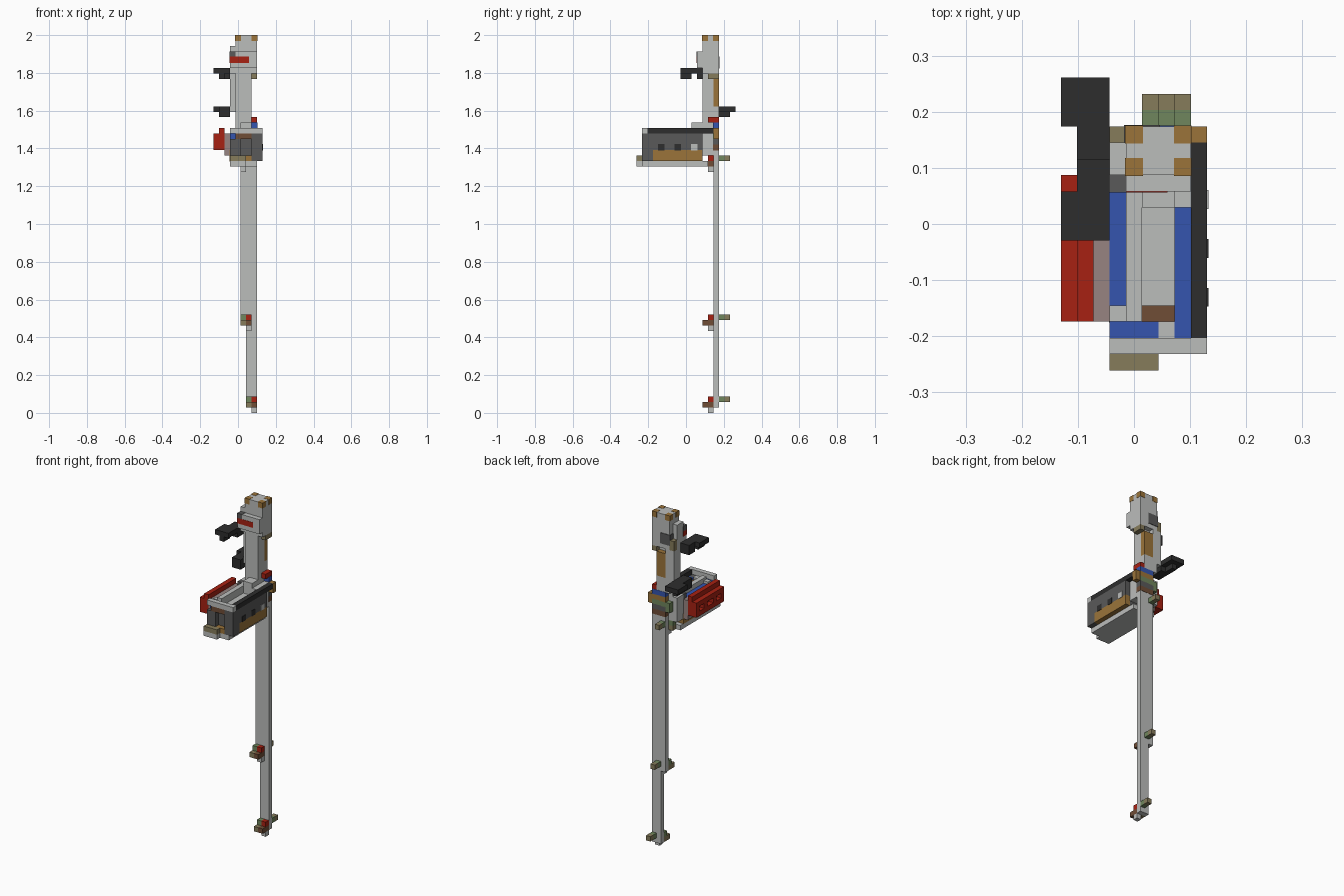
import bpy

if "Cube" in bpy.data.objects:
    bpy.data.objects.remove(bpy.data.objects["Cube"], do_unlink=True)

U = 2 / 69  # size of one block


def material(name, r, g, b):
    m = bpy.data.materials.new(name)
    m.use_nodes = True
    m.diffuse_color = (r, g, b, 1)
    m.node_tree.nodes["Principled BSDF"].inputs["Base Color"].default_value = (r, g, b, 1)
    return m


GREY = material("light_grey", .5, .51, .5)
DARK = material("dark_grey", .1, .1, .1)
BLACK = material("black", .027, .027, .027)
RED = material("red", .39, .015, .006)
ROSE = material("rose_grey", .31, .23, .22)
BLUE = material("blue", .035, .09, .43)
GOLD = material("gold", .33, .175, .042)
OLIVE = material("olive", .24, .2, .105)
GREEN = material("green", .16, .24, .11)
BROWN = material("brown", .16, .075, .037)


def box(name, mat, x, y, z, pad=0):
    """Block from grid ranges; pad lifts painted plates off the surface."""
    spans = [(x[0] - 4.5, x[1] - 4.5), (y[0] - 9, y[1] - 9), z]
    verts = [((spans[0][a] + (a * 2 - 1) * pad) * U,
              (spans[1][b] + (b * 2 - 1) * pad) * U,
              (spans[2][c] + (c * 2 - 1) * pad) * U)
             for a in (0, 1) for b in (0, 1) for c in (0, 1)]
    faces = [(0, 1, 3, 2), (4, 6, 7, 5), (0, 4, 5, 1),
             (2, 3, 7, 6), (0, 2, 6, 4), (1, 5, 7, 3)]
    mesh = bpy.data.meshes.new(name)
    mesh.from_pydata(verts, [], faces)
    mesh.materials.append(mat)
    ob = bpy.data.objects.new(name, mesh)
    bpy.context.scene.collection.objects.link(ob)
    return ob


# Long flat post, stepping wider towards the top
box("post_lower", GREY, (6, 8), (14, 15), (1, 16))
box("post_upper", GREY, (5, 8), (14, 15), (16, 53))

# Repeated clamps along the post
for label, i, k in (("low", 7, 0), ("middle", 6, 15), ("high", 5, 44)):
    box(label + "_clamp_foot", GREY, (i, i + 1), (13, 14), (k, k + 1))
    box(label + "_clamp_olive", OLIVE, (i - 1, i), (12, 14), (k + 1, k + 2))
    box(label + "_clamp_brown", BROWN, (i, i + 1), (12, 14), (k + 1, k + 2))
    box(label + "_clamp_red", RED, (i, i + 1), (13, 14), (k + 2, k + 3))
    box(label + "_clamp_green", GREEN, (i - 1, i), (13, 14), (k + 2, k + 3))
    box(label + "_peg_green", GREEN, (i, i + 1), (15, 16), (k + 2, k + 3))
    box(label + "_peg_tip", OLIVE, (i, i + 1), (16, 17), (k + 2, k + 3))

# Colour bands where the post meets the housing
for label, mat, k in (("brown", BROWN, 48), ("dark", DARK, 49), ("green", GREEN, 50),
                      ("gold", GOLD, 51), ("blue", BLUE, 52)):
    box("band_" + label, mat, (5, 8), (14, 15), (k, k + 1), .05)
box("band_red", RED, (7, 8), (13, 15), (53, 54))
box("gold_corner", GOLD, (8, 9), (14, 15), (50, 52))
box("green_corner", GREEN, (4, 5), (14, 15), (49, 51))

# Neck and head
box("neck", GREY, (4, 7), (12, 14), (52, 62))
box("neck_back_side", GREY, (4, 5), (14, 15), (53, 62))
box("neck_back_low", GREY, (5, 7), (14, 15), (53, 56))
box("neck_gold_panel", GOLD, (5, 7), (14, 15), (56, 61))
box("neck_rib", GREY, (3, 4), (13, 15), (55, 62))
box("neck_foot", GREY, (5, 7), (10, 12), (52, 53))
box("head", GREY, (4, 8), (12, 15), (62, 69))
box("head_side", GREY, (3, 4), (12, 14), (62, 67))
box("head_side_olive", OLIVE, (3, 4), (14, 15), (62, 64))
box("head_back_patch", DARK, (4, 6), (14, 15), (63, 65), .1)
box("head_catch", OLIVE, (7, 8), (13, 15), (61, 62))
box("head_bulge", GREY, (3, 8), (11, 12), (63, 66))
box("head_bulge_red", RED, (3, 6.5), (11, 12), (64, 65), .05)
box("head_bulge_dark", DARK, (3, 4), (11, 12), (65, 66), .05)
for i in (4, 7):
    for j in (12, 14):
        box("head_gold_corner", GOLD, (i, i + 1), (j, j + 1), (68, 69), .05)

# Black side plates with their brackets
for label, j, c, k in (("upper", 8, 11, 62), ("lower", 15, 12, 55)):
    box(label + "_plate", BLACK, (0, 3), (j, j + 3), (k, k + 1))
    box(label + "_bracket", BLACK, (1, 3), (c, c + 2), (k - 1, k + 1))
    box(label + "_plate_rib", BLACK, (1, 2), (j, j + 2), (k - 1, k))
box("lower_bracket_link", BLACK, (1, 3), (14, 15), (54, 56))

# Housing floor, core and side panels
box("housing_floor", GREY, (3, 8), (1, 13), (45, 46))
box("housing_core", DARK, (3, 8), (2, 12), (46, 50))
box("left_gold_panel", GOLD, (3, 4), (3, 12), (46, 48), .05)
box("right_gold_panel", GOLD, (8, 9), (3, 12), (46, 48))
box("right_dark_panel", DARK, (8, 9), (2, 12), (48, 51))
for j, mat in ((4, BLACK), (7, BLACK), (10, GREY)):
    box("right_vent", mat, (8, 9), (j, j + 1), (48, 49), .08)
box("right_black_rail", BLACK, (8, 9), (2, 14), (51, 52))
box("housing_back", GREY, (3, 8), (12, 14), (47, 52))

# Housing top with blue channels
box("blue_left", BLUE, (3, 4), (4, 11), (50, 51))
box("blue_right", BLUE, (7, 8), (2, 10), (50, 51))
box("blue_front", BLUE, (3, 6), (2, 3), (50, 51))
box("grey_front_fill", GREY, (6, 7), (2, 3), (50, 51))
box("left_end_block", GREY, (3, 4), (3, 4), (50, 51.5))
box("left_inner_rail", GREY, (4, 5), (3, 12), (50, 52))
box("centre_trough", GREY, (5, 7), (4, 10), (49.5, 50.5))
box("trough_brown_end", BROWN, (5, 7), (3, 4), (49.5, 50.6))
box("top_back_bridge", GREY, (5, 8), (10, 12), (50, 52))
box("top_back_dark", DARK, (3, 4), (11, 12), (50, 52))

# Housing front
box("front_bar", GREY, (3, 9), (1, 2), (51, 52))
box("front_right_column", DARK, (7, 9), (1, 3), (46, 51))
box("front_left_column", DARK, (3, 5), (1, 2), (47, 50))
box("front_brown_patch", BROWN, (4, 7), (1, 2), (50, 51))
box("front_lower_patch", GOLD, (5, 7), (1, 2), (46, 47))
box("front_step", GREY, (3, 6), (0, 1), (45, 46))
box("front_step_olive", OLIVE, (3, 6), (0, 1), (46, 47))

# Red side pod with recessed windows
box("pod_inner", ROSE, (2, 3), (3, 12), (47, 51))
box("pod_body", RED, (1, 2), (3, 12), (48, 52))
box("pod_top_bar", RED, (0, 1), (3, 12), (50, 51))
box("pod_bottom_bar", RED, (0, 1), (3, 12), (48, 49))
for j in (3, 5.5, 8.5, 11):
    box("pod_post", RED, (0, 1), (j, j + 1), (49, 50))
